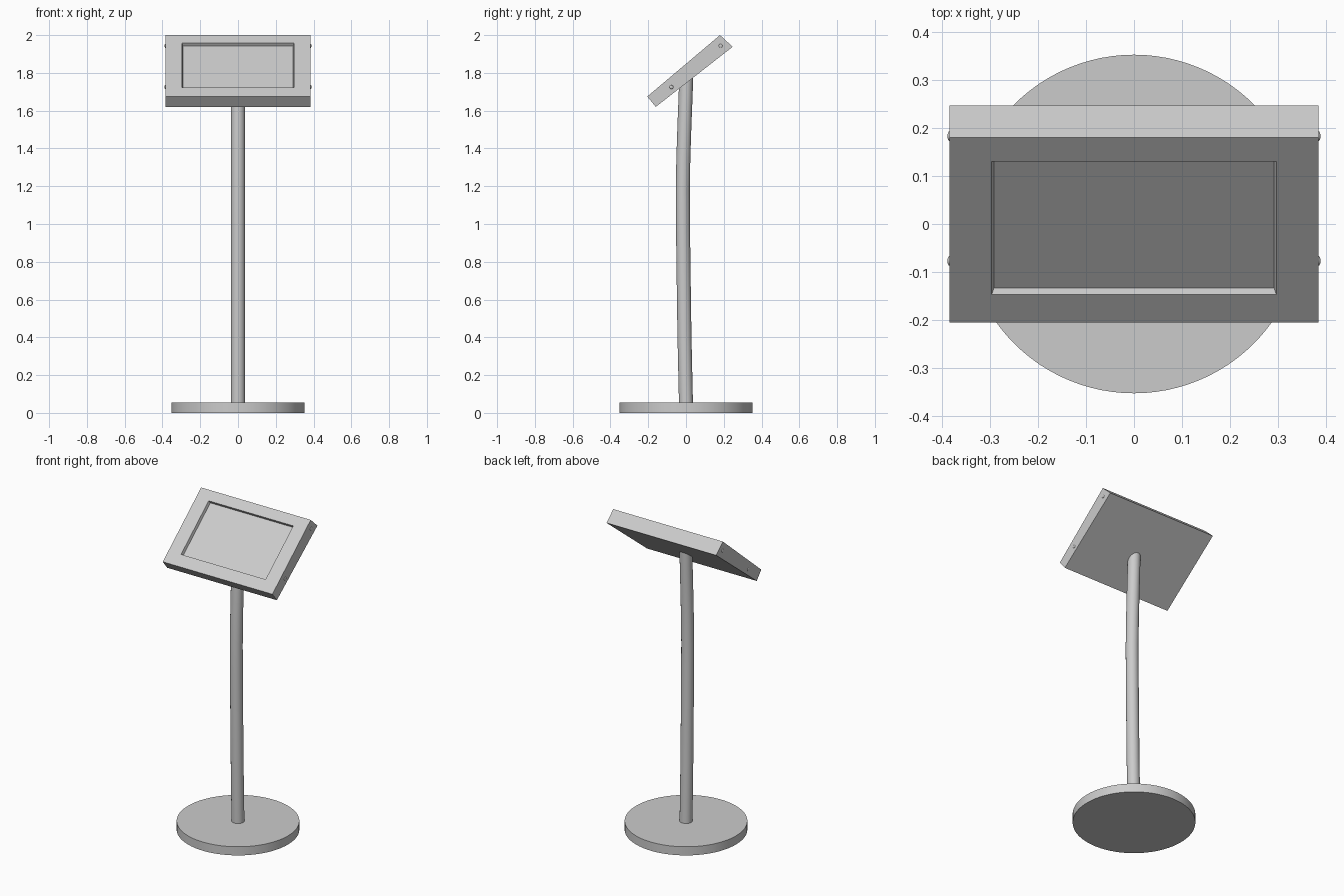
import bpy, bmesh, math
from mathutils import Vector, Matrix

if "Cube" in bpy.data.objects:
    bpy.data.objects.remove(bpy.data.objects["Cube"])


def make_object(name, bm, smooth=True):
    bmesh.ops.recalc_face_normals(bm, faces=bm.faces)
    mesh = bpy.data.meshes.new(name)
    bm.to_mesh(mesh)
    bm.free()
    ob = bpy.data.objects.new(name, mesh)
    bpy.context.collection.objects.link(ob)
    if smooth:
        bpy.ops.object.select_all(action='DESELECT')
        ob.select_set(True)
        bpy.context.view_layer.objects.active = ob
        bpy.ops.object.shade_smooth_by_angle(angle=math.radians(35))
    return ob


# Round base plate
bm = bmesh.new()
bmesh.ops.create_cone(bm, cap_ends=True, segments=96, radius1=0.353, radius2=0.353,
                      depth=0.055, matrix=Matrix.Translation((0, 0, 0.0275)))
make_object("base_plate", bm)

# Gently bowed pole, lofted from rings (y centre, z)
path = [(0.0, 0.04), (-0.008, 0.4), (-0.013, 0.75), (-0.016, 1.0), (-0.017, 1.18),
        (-0.014, 1.35), (-0.008, 1.53), (-0.002, 1.68), (0.001, 1.78)]
SIDES, RADIUS = 32, 0.037
bm = bmesh.new()
rings = []
for y, z in path:
    rings.append([bm.verts.new((RADIUS * math.cos(a), y + RADIUS * math.sin(a), z))
                  for a in (2 * math.pi * i / SIDES for i in range(SIDES))])
for low, high in zip(rings, rings[1:]):
    for i in range(SIDES):
        j = (i + 1) % SIDES
        bm.faces.new((low[i], low[j], high[j], high[i]))
bm.faces.new(rings[0])
bm.faces.new(rings[-1])
make_object("pole", bm)

# Tilted display housing: side profile (y, z) extruded along x
HALF_W = 0.385
front_low, front_top = Vector((0, -0.205, 1.675)), Vector((0, 0.18, 2.0))
back_top, back_low = Vector((0, 0.247, 1.938)), Vector((0, -0.16, 1.62))
profile = [front_low, front_top, back_top, back_low]
slope = front_top - front_low
inward = Vector((0, slope.z, -slope.y)).normalized()


def rectangle(bm, half_x, t0, t1, depth):
    """Rectangle parallel to the sloped front, t running from bottom to top."""
    return [bm.verts.new(Vector((x, 0, 0)) + front_low + slope * t + inward * depth)
            for x, t in ((-half_x, t0), (half_x, t0), (half_x, t1), (-half_x, t1))]


bm = bmesh.new()
left = [bm.verts.new(p - Vector((HALF_W, 0, 0))) for p in profile]
right = [bm.verts.new(p + Vector((HALF_W, 0, 0))) for p in profile]
bm.faces.new(left)
bm.faces.new(right)
for i in (1, 2, 3):
    j = (i + 1) % 4
    bm.faces.new((left[i], left[j], right[j], right[i]))
# Bezel, recess walls and sunken screen
loops = [[left[0], right[0], right[1], left[1]],
         rectangle(bm, 0.297, 0.15, 0.87, 0),
         rectangle(bm, 0.292, 0.155, 0.865, 0.018)]
for outer, inner in zip(loops, loops[1:]):
    for i in range(4):
        j = (i + 1) % 4
        bm.faces.new((outer[i], outer[j], inner[j], inner[i]))
bm.faces.new(loops[-1])
make_object("display_housing", bm, smooth=False)

# Small domed screws on both sides of the housing
for side, label in ((-1, "left"), (1, "right")):
    for y, z, level in ((0.183, 1.943, "upper"), (-0.077, 1.725, "lower")):
        bm = bmesh.new()
        bmesh.ops.create_uvsphere(
            bm, u_segments=16, v_segments=8, radius=1,
            matrix=Matrix.Translation((side * HALF_W, y, z)) @ Matrix.Diagonal((0.004, 0.01, 0.01, 1)))
        make_object(f"{label}_{level}_screw", bm)
